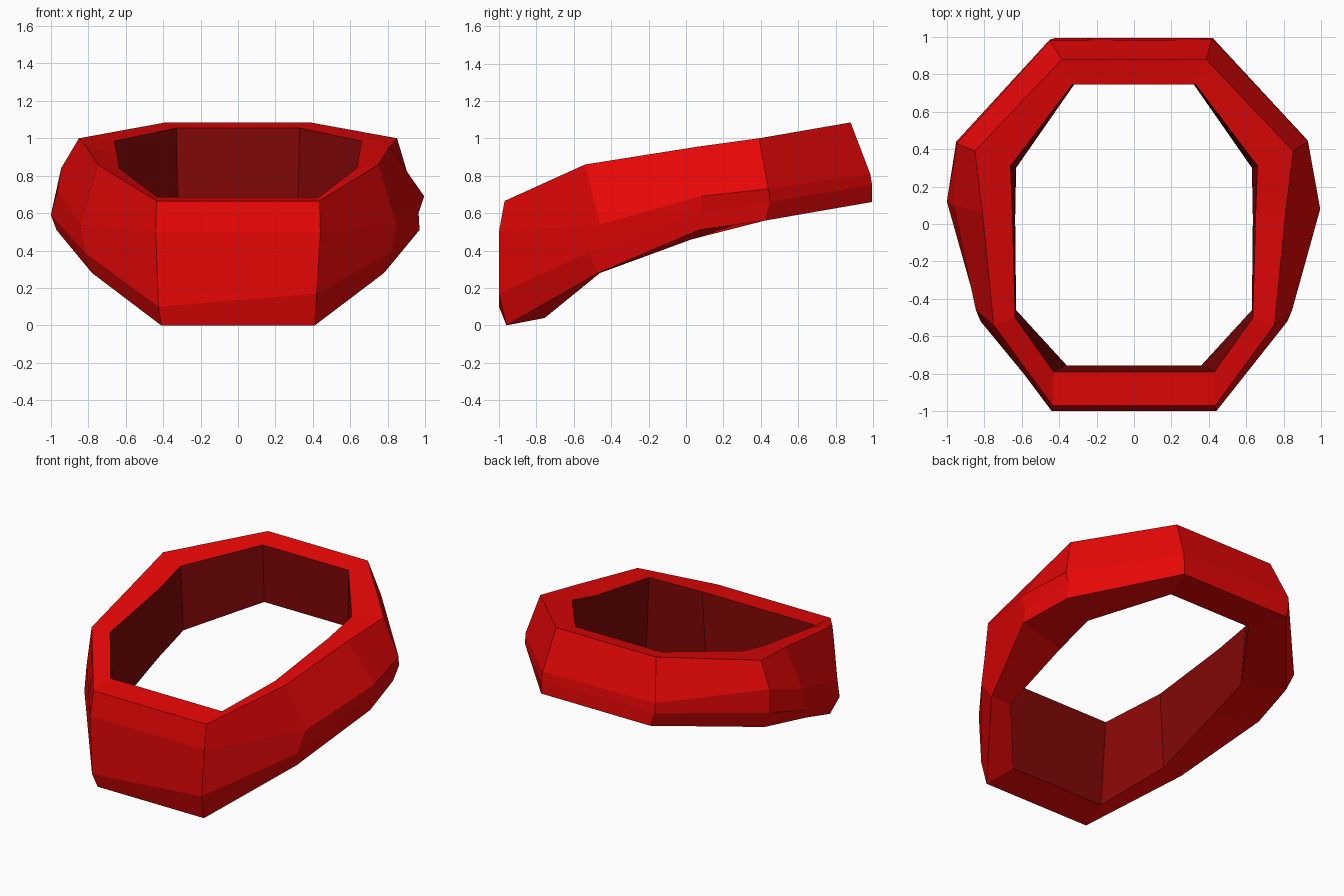
import bpy, bmesh

if "Cube" in bpy.data.objects:
    bpy.data.objects.remove(bpy.data.objects["Cube"])


def colour(name, rgb):
    mat = bpy.data.materials.new(name)
    mat.diffuse_color = (*rgb, 1)
    mat.use_nodes = True
    mat.node_tree.nodes["Principled BSDF"].inputs["Base Color"].default_value = mat.diffuse_color
    return mat


red = colour("bright red", (0.82, 0.002, 0.002))
dark_red = colour("dark red lining", (0.22, 0.002, 0.002))

# Right-hand cross-sections from front to back, each ordered:
# top inner, top outer, upper bulge, lower bulge, bottom outer, bottom inner
sections = [
    [(.43, -.79, .685), (.435, -.97, .665), (.44, -1.0, .50),
     (.42, -1.0, .17), (.41, -.96, 0), (.36, -.755, .04)],
    [(.635, -.50, .84), (.75, -.54, .86), (.845, -.46, .54),
     (.82, -.52, .39), (.78, -.47, .28), (.63, -.46, .28)],
    [(.65, .06, .925), (.81, .06, .955), (.995, .08, .69),
     (.965, .08, .60), (.97, .07, .51), (.635, .03, .46)],
    [(.66, .31, .985), (.85, .39, 1.0), (.93, .44, .73),
     (.925, .45, .66), (.90, .42, .56), (.63, .30, .55)],
    [(.33, .745, 1.055), (.385, .88, 1.085), (.415, .985, .81),
     (.42, .995, .75), (.42, .995, .66), (.32, .745, .66)],
]

# Slight left-hand differences in the faceted bulge: (section, point) -> position
left_changes = {
    (0, 3): (-.425, -1.0, .10),
    (2, 2): (-.965, .10, .72), (2, 3): (-1.0, .12, .59),
    (3, 2): (-.945, .43, .84), (3, 3): (-.95, .44, .68),
    (4, 2): (-.45, .98, .82), (4, 3): (-.45, .985, .75),
}

# Faceted, tilted band: join the sections into a closed loop
bm = bmesh.new()
right = [[bm.verts.new(p) for p in s] for s in sections]
left = [[bm.verts.new(left_changes.get((i, k), (-x, y, z)))
         for k, (x, y, z) in enumerate(s)] for i, s in enumerate(sections)]
rings = right + left[::-1]
for i, a in enumerate(rings):
    b = rings[(i + 1) % len(rings)]
    for k in range(6):
        n = (k + 1) % 6
        face = bm.faces.new((a[k], a[n], b[n], b[k]))
        face.material_index = int(k == 5)  # inner wall is the dark lining
bmesh.ops.recalc_face_normals(bm, faces=bm.faces)

mesh = bpy.data.meshes.new("faceted_band")
bm.to_mesh(mesh)
bm.free()
mesh.materials.append(red)
mesh.materials.append(dark_red)
band = bpy.data.objects.new("faceted_band", mesh)
bpy.context.collection.objects.link(band)
